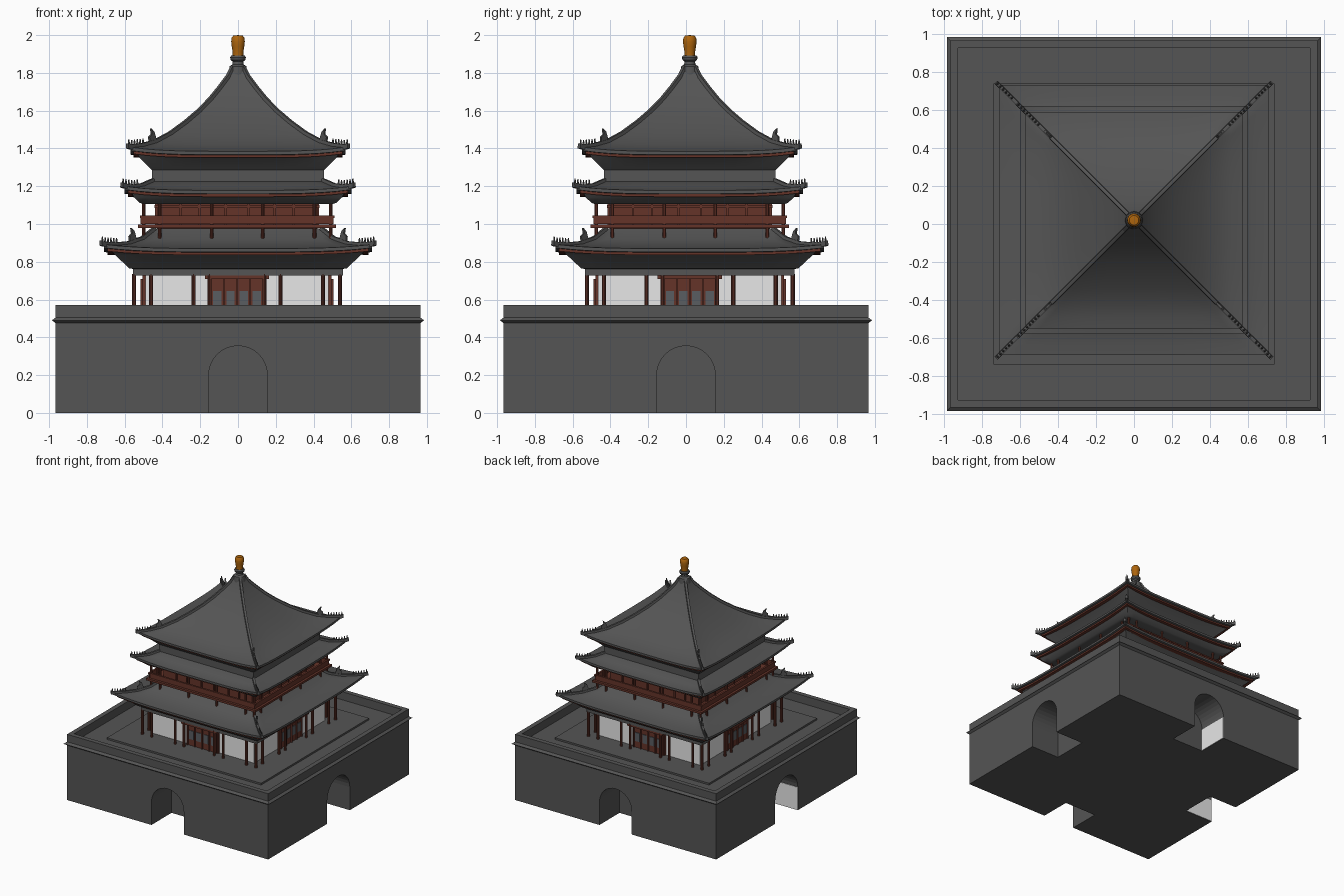
import bpy, bmesh, math
from mathutils import Vector, Matrix

if "Cube" in bpy.data.objects:
    bpy.data.objects.remove(bpy.data.objects["Cube"])

def material(name, rgb):
    m = bpy.data.materials.new(name)
    m.diffuse_color = (*rgb, 1)
    m.use_nodes = True
    m.node_tree.nodes["Principled BSDF"].inputs["Base Color"].default_value = m.diffuse_color
    return m

GRAY = material("dark_gray", (0.09, 0.09, 0.09))
RED = material("red_brown_wood", (0.13, 0.034, 0.022))
LIGHT = material("light_wall", (0.8, 0.8, 0.8))
GOLD = material("gold", (0.42, 0.13, 0.004))
PANE = material("window_gray", (0.10, 0.11, 0.12))
ROOF_C = (0.0, 0.02)
BODY_C = (-0.005, 0.02)

def finish(name, bm, mat, smooth=False):
    bmesh.ops.recalc_face_normals(bm, faces=bm.faces)
    me = bpy.data.meshes.new(name)
    bm.to_mesh(me)
    bm.free()
    me.materials.append(mat)
    ob = bpy.data.objects.new(name, me)
    bpy.context.collection.objects.link(ob)
    if smooth:
        bpy.ops.object.select_all(action='DESELECT')
        ob.select_set(True)
        bpy.context.view_layer.objects.active = ob
        bpy.ops.object.shade_smooth_by_angle(angle=math.radians(32))
    return ob

def side(k, u, d, z, c=BODY_C):
    """Point on side k (0 = front): u along the side, d outward."""
    v = Matrix.Rotation(k * math.pi / 2, 3, 'Z') @ Vector((u, -d, z))
    return v + Vector((c[0], c[1], 0))

def loft(name, rows, mat, c=ROOF_C, n=1, smooth=False):
    """Square rings (half width, z, corner lift) joined into a closed solid."""
    bm = bmesh.new()
    rings = []
    for hw, z, lift in rows:
        ring = []
        for k in range(4):
            for i in range(n):
                s = -1 + 2 * i / n
                ring.append(bm.verts.new(side(k, s * hw, hw, z + lift * abs(s) ** 4, c)))
        rings.append(ring)
    m = 4 * n
    for a, b in zip(rings, rings[1:]):
        for i in range(m):
            bm.faces.new((a[i], a[(i + 1) % m], b[(i + 1) % m], b[i]))
    bm.faces.new(rings[0])
    bm.faces.new(rings[-1])
    return finish(name, bm, mat, smooth)

def boxes(name, specs, mat, c=BODY_C, sides=range(4)):
    """Boxes (u0, u1, d0, d1, z0, z1) repeated on the chosen sides."""
    bm = bmesh.new()
    for k in sides:
        for u0, u1, d0, d1, z0, z1 in specs:
            a, b = side(k, u0, d0, z0, c), side(k, u1, d1, z1, c)
            size = [abs(q) for q in b - a]
            bmesh.ops.create_cube(bm, size=1, matrix=Matrix.Translation((a + b) / 2) @ Matrix.Diagonal((*size, 1)))
    return finish(name, bm, mat)

def columns(name, us, d, z0, z1, r):
    bm = bmesh.new()
    for k in range(4):
        for u in us:
            p = side(k, u, d, (z0 + z1) / 2)
            bmesh.ops.create_cone(bm, cap_ends=True, segments=10, radius1=r, radius2=r,
                                  depth=z1 - z0, matrix=Matrix.Translation(p))
    return finish(name, bm, RED, True)

def lathe(name, prof, mat, seg=24):
    bm = bmesh.new()
    vs = [bm.verts.new((ROOF_C[0] + r, ROOF_C[1], z)) for r, z in prof]
    es = [bm.edges.new(p) for p in zip(vs, vs[1:])]
    bmesh.ops.spin(bm, geom=vs + es, cent=(*ROOF_C, 0), axis=(0, 0, 1), angle=2 * math.pi, steps=seg)
    bmesh.ops.remove_doubles(bm, verts=bm.verts, dist=0.0005)
    return finish(name, bm, mat, True)

# ---- masonry base with parapet, ledge and four arched recesses
base = loft("base", [(.965, 0, 0), (.965, .475, 0), (.985, .49, 0), (.965, .505, 0),
                     (.965, .57, 0), (.925, .57, 0), (.925, .5, 0)], GRAY, (0, 0))
arch = [(-.155, -.05), (.155, -.05)] + [(.155 * math.cos(a * math.pi / 16), .2 + .155 * math.sin(a * math.pi / 16))
                                        for a in range(17)]
bm = bmesh.new()
for k in range(4):
    f = [bm.verts.new(side(k, u, 1.1, z, (0, 0))) for u, z in arch]
    b = [bm.verts.new(side(k, u, .69, z, (0, 0))) for u, z in arch]
    bm.faces.new(f)
    bm.faces.new(b)
    for i in range(len(arch)):
        j = (i + 1) % len(arch)
        bm.faces.new((f[i], f[j], b[j], b[i]))
cutter = finish("arch_cutter", bm, GRAY)
cutter.hide_render = True
cutter.display_type = 'WIRE'
mod = base.modifiers.new("arches", 'BOOLEAN')
mod.operation, mod.object, mod.solver = 'DIFFERENCE', cutter, 'EXACT'
# pale jambs in the back and left recesses
boxes("pale_jamb_back", [(.151, .157, .69, .963, .002, .2)], LIGHT, (0, 0), [2])
boxes("pale_jamb_left", [(.151, .157, .69, .963, .002, .2)], LIGHT, (0, 0), [3])
loft("plinth", [(.74, .495, 0), (.74, .515, 0)], GRAY, (0, 0))

# ---- ground floor
loft("ground_wall", [(.485, .51, 0), (.485, .76, 0)], LIGHT, BODY_C)
sym = lambda vals: [s * v for v in vals for s in (-1, 1)]
columns("ground_columns", sym([.455, .23, .145]) + [.545], .545, .51, .735, .011)
boxes("doors", [(-.155, .155, .47, .5, .51, .735)], RED)
boxes("door_lintel", [(-.17, .17, .538, .552, .71, .735)], RED)
boxes("door_panes", [(u - .022, u + .022, .5, .505, .57, .645) for u in sym([.035, .105])], PANE)
boxes("door_bars", [(u - .004, u + .004, .5, .51, .515, .71) for u in (-.14, -.07, 0, .07, .14)], RED)

# ---- upper floor with gallery
loft("upper_wall", [(.425, .95, 0), (.425, 1.13, 0)], RED, BODY_C)
columns("gallery_columns", sym([.41, .135]) + [.495], .495, .9, 1.12, .010)
boxes("gallery_floor", [(-.525, .525, .42, .525, .98, .998)], RED)
boxes("gallery_rail", [(-.51, .51, .5, .508, 1.0, 1.035), (-.515, .515, .497, .513, 1.033, 1.045)], RED)
boxes("wall_frames", [(u - .006, u + .006, .425, .435, .998, 1.11) for u in sym([.06, .2, .3])]
      + [(-.43, .43, .425, .437, 1.085, 1.1)], RED)
loft("attic_wall", [(.455, 1.18, 0), (.455, 1.3, 0)], GRAY)

# ---- roofs: under-eave flare, eave lip, then concave slope; ridges and figures on hips
def roof(name, under, slope, lift, hook_at):
    hw0, z0 = slope[0]
    hw1 = slope[-1][0]
    fall = lambda hw: max(0, (hw - hw1) / (hw0 - hw1)) ** 2 * lift
    rows = [(hw, z, 0) for hw, z in under]
    rows += [(hw0 - .03, z0 - .022, lift * .9), (hw0, z0 - .018, lift)]
    rows += [(hw, z, fall(hw)) for hw, z in slope]
    loft(name, rows, GRAY, n=16, smooth=True)
    loft(name + "_eave_strip", [(hw0 - .05, z0 - .034, lift * .8), (hw0 - .018, z0 - .034, lift * .9),
                                (hw0 - .018, z0 - .012, lift * .9), (hw0 - .05, z0 - .012, lift * .8)], RED, n=16)
    # hip line, extended a little past the corner
    hip = [(hw0 + .016, z0 + lift + .006)] + [(hw, z + fall(hw)) for hw, z in slope]

    def hip_z(h):
        for (a, za), (b, zb) in zip(hip, hip[1:]):
            if b <= h <= a:
                return za + (zb - za) * (a - h) / (a - b)
        return hip[0][1]
    bm = bmesh.new()
    figs = bmesh.new()
    for k in range(4):
        across = (Matrix.Rotation(k * math.pi / 2, 3, 'Z') @ Vector((1, 1, 0))).normalized()
        prev = None
        for h, z in hip:
            p = side(k, h, h, z, ROOF_C)
            sec = [bm.verts.new(p + across * w + Vector((0, 0, dz)))
                   for w, dz in ((-.011, -.012), (-.009, .014), (.009, .014), (.011, -.012))]
            if prev:
                for i in range(4):
                    bm.faces.new((prev[i], prev[(i + 1) % 4], sec[(i + 1) % 4], sec[i]))
            else:
                bm.faces.new(sec)
            prev = sec
        bm.faces.new(prev)
        # row of small ridge figures
        for i in range(6):
            h = hw0 + .008 - i * .015
            p = side(k, h, h, hip_z(h) + .024, ROOF_C)
            bmesh.ops.create_cone(figs, cap_ends=True, segments=5, radius1=.007, radius2=.003,
                                  depth=.028, matrix=Matrix.Translation(p))
        # taller curved hook behind them
        if hook_at:
            z = hip_z(hook_at)
            shape = [(-.018, 0), (.02, 0), (.022, .025), (.008, .04), (.012, .07), (-.004, .052), (-.01, .03)]
            two = [[figs.verts.new(side(k, hook_at + a, hook_at + a, z + dz + .006, ROOF_C) + across * w)
                    for a, dz in shape] for w in (-.006, .006)]
            figs.faces.new(two[0])
            figs.faces.new(two[1])
            for i in range(len(shape)):
                j = (i + 1) % len(shape)
                figs.faces.new((two[0][i], two[0][j], two[1][j], two[1][i]))
    finish(name + "_hip_ridges", bm, GRAY)
    finish(name + "_ridge_figures", figs, GRAY)

roof("lower_roof", [(.555, .727), (.555, .762), (.575, .765), (.65, .835)],
     [(.71, .87), (.65, .875), (.58, .889), (.51, .918), (.44, .975)], .022, .555)
roof("middle_roof", [(.5, 1.105), (.52, 1.112), (.55, 1.14)],
     [(.6, 1.178), (.56, 1.182), (.51, 1.198), (.45, 1.228)], .022, None)
roof("top_roof", [(.45, 1.28), (.465, 1.295), (.52, 1.35)],
     [(.57, 1.385), (.51, 1.396), (.44, 1.42), (.36, 1.468), (.28, 1.53), (.21, 1.592),
      (.15, 1.655), (.1, 1.717), (.055, 1.778), (.033, 1.825)], .022, .45)

# ---- finial: gray neck and gold top
lathe("finial_neck", [(0, 1.79), (.05, 1.79), (.045, 1.835), (.03, 1.845), (.028, 1.86), (.038, 1.868),
                      (.042, 1.882), (.036, 1.892), (0, 1.892)], GRAY)
lathe("finial_top", [(0, 1.888), (.028, 1.888), (.028, 1.91), (.033, 1.94), (.036, 1.965),
                     (.034, 1.985), (.025, 1.997), (0, 2.0)], GOLD)
